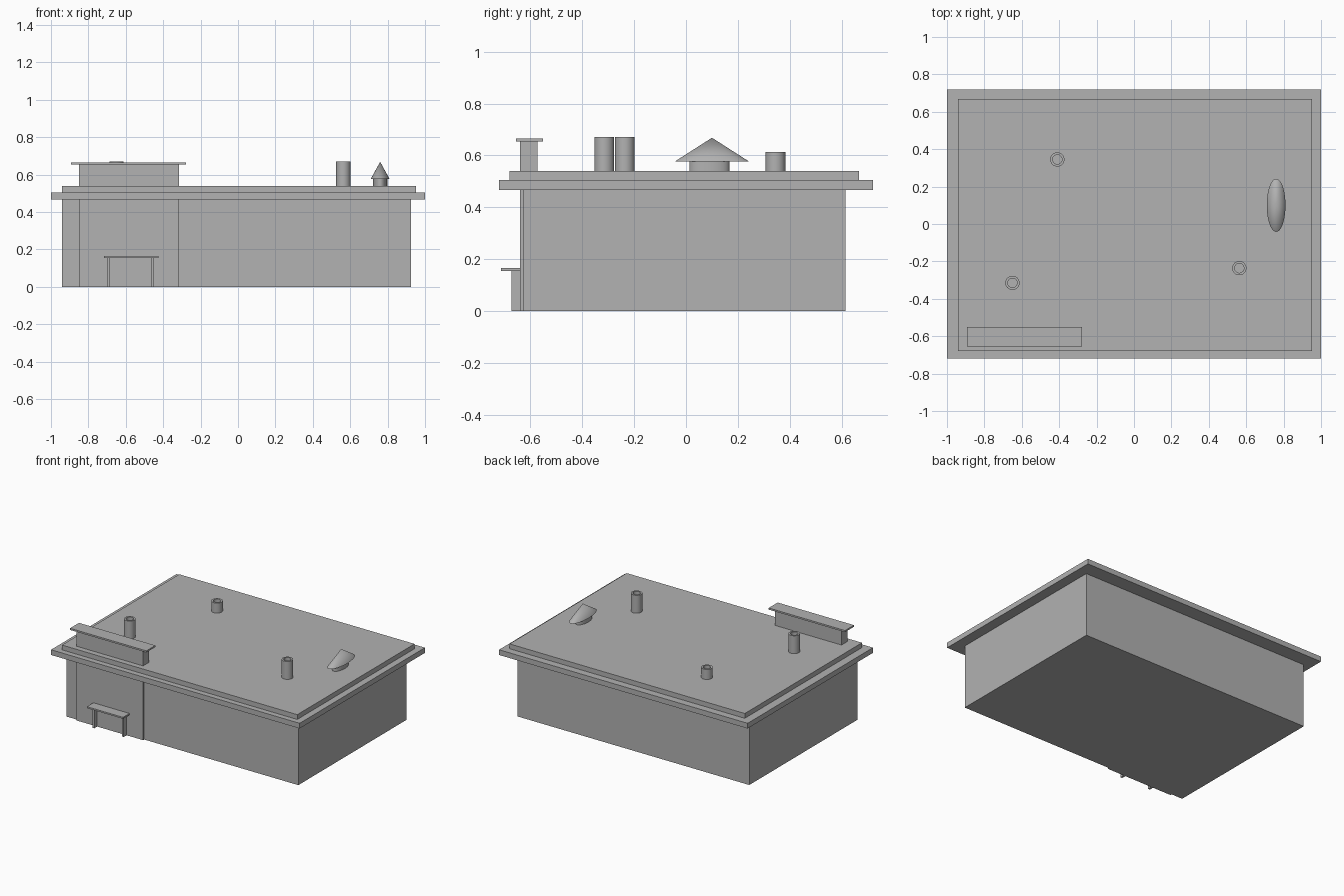
import bpy
import bmesh
import math

cube = bpy.data.objects.get("Cube")
if cube:
    bpy.data.objects.remove(cube, do_unlink=True)

grey = bpy.data.materials.new("plain_grey")
grey.use_nodes = True
colour = (0.445, 0.445, 0.445, 1)
grey.diffuse_color = colour
grey.node_tree.nodes["Principled BSDF"].inputs["Base Color"].default_value = colour


def add_object(name, bm):
    bmesh.ops.recalc_face_normals(bm, faces=bm.faces)
    mesh = bpy.data.meshes.new(name)
    bm.to_mesh(mesh)
    bm.free()
    mesh.materials.append(grey)
    obj = bpy.data.objects.new(name, mesh)
    bpy.context.collection.objects.link(obj)
    return obj


def box(name, xs, ys, zs):
    """Box spanning the given ranges."""
    bm = bmesh.new()
    bmesh.ops.create_cube(bm, size=1)
    for v in bm.verts:
        v.co = [r[0] if c < 0 else r[1] for c, r in zip(v.co, (xs, ys, zs))]
    return add_object(name, bm)


def lathe(name, profile, x, y, stretch=1.0, sides=32):
    """Round part from (radius, height) points, stretched along y."""
    bm = bmesh.new()
    verts = [bm.verts.new((r, 0, z)) for r, z in profile]
    edges = [bm.edges.new(pair) for pair in zip(verts, verts[1:])]
    bmesh.ops.spin(bm, geom=verts + edges, cent=(0, 0, 0), axis=(0, 0, 1),
                   angle=math.tau, steps=sides, use_merge=True)
    bmesh.ops.remove_doubles(bm, verts=bm.verts, dist=0.0001)
    for v in bm.verts:
        v.co.y *= stretch
    obj = add_object(name, bm)
    obj.location = (x, y, 0)
    bpy.ops.object.select_all(action='DESELECT')
    obj.select_set(True)
    bpy.context.view_layer.objects.active = obj
    bpy.ops.object.shade_smooth_by_angle(angle=math.radians(40))
    return obj


ROOF = 0.54

# Main building and stepped roof
box("building_walls", (-0.94, 0.925), (-0.628, 0.615), (0, 0.47))
box("roof_overhang", (-1, 1), (-0.72, 0.72), (0.467, 0.505))
box("roof_deck", (-0.94, 0.953), (-0.68, 0.667), (0.505, ROOF))

# Entrance block rising through the roof, with its cap
box("entrance_block", (-0.85, -0.315), (-0.64, -0.573), (0, 0.655))
box("entrance_cap", (-0.893, -0.279), (-0.655, -0.552), (0.653, 0.665))

# Entrance canopy on two posts
box("canopy", (-0.716, -0.425), (-0.714, -0.63), (0.154, 0.165))
for side, left in (("right", -0.70), ("left", -0.463)):
    box("canopy_post_" + side, (left, left + 0.015), (-0.673, -0.635), (0, 0.156))

# Hollow roof pipes
for i, (x, y, top) in enumerate(((-0.41, 0.345, 0.613), (-0.65, -0.315, 0.67),
                                 (0.563, -0.236, 0.67))):
    lathe(f"roof_pipe_{i + 1}", [(0, ROOF), (0.038, ROOF), (0.038, top),
                                 (0.025, top), (0.025, ROOF + 0.01), (0, ROOF + 0.01)], x, y)

# Oval roof vent with a conical hood
lathe("vent_base", [(0, ROOF), (0.038, ROOF), (0.038, 0.58), (0, 0.58)], 0.76, 0.09, 2.03)
lathe("vent_hood", [(0, 0.577), (0.05, 0.577), (0, 0.668)], 0.76, 0.10, 2.84, 48)
